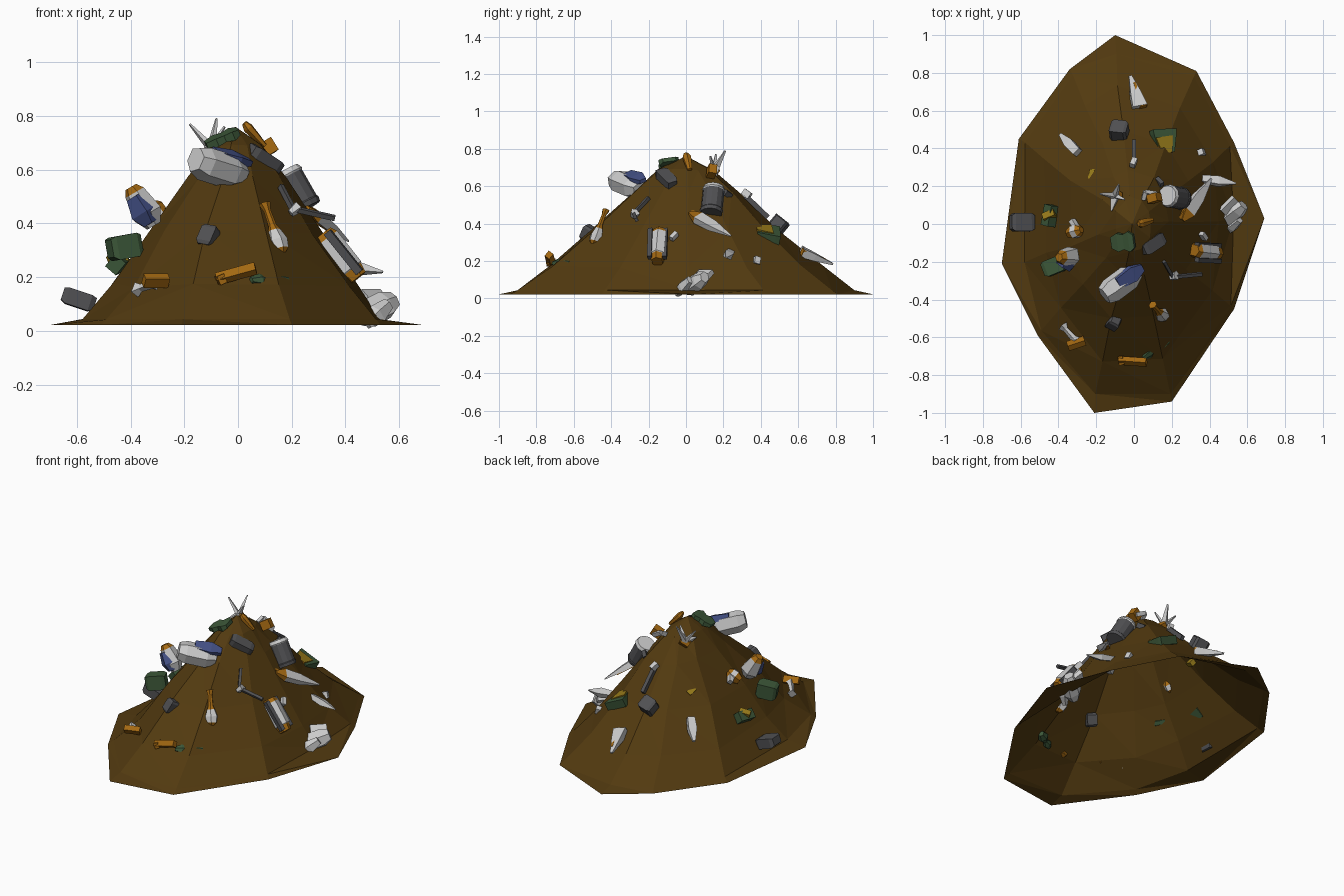
import bpy, bmesh, math, random
from mathutils import Vector

if "Cube" in bpy.data.objects:
    bpy.data.objects.remove(bpy.data.objects["Cube"])

random.seed(4)
COL = {"soil": (.085, .042, .005), "orange": (.37, .14, .006), "green": (.045, .095, .04),
       "blue": (.06, .085, .25), "dark": (.08, .08, .085), "yellow": (.30, .19, .01),
       "white": (.55, .55, .55)}
MATS = {}
for key, c in COL.items():
    MATS[key] = bpy.data.materials.new(key)
    MATS[key].diffuse_color = (*c, 1)


def finish(name, bm, keys):
    me = bpy.data.meshes.new(name)
    bm.to_mesh(me)
    bm.free()
    for k in keys:
        me.materials.append(MATS[k])
    ob = bpy.data.objects.new(name, me)
    bpy.context.collection.objects.link(ob)
    return ob


# soil mound: irregular rings rising to a peak, open underneath
outline = [(-.10, 1), (-.34, .82), (-.61, .45), (-.70, -.21), (-.51, -.59), (-.21, -1),
           (.20, -.94), (.53, -.45), (.69, .03), (.53, .43), (.33, .81)]
# scale, left limit, right limit, y limit, height, jitter
levels = [(1, -1, 1, 1, .022, 0), (.96, -.58, .53, .9, .045, .004), (.77, -.47, .45, .74, .17, .012),
          (.53, -.34, .31, .50, .37, .012), (.29, -.19, .18, .28, .57, .01), (.15, -.1, .09, .14, .69, .008)]
bm = bmesh.new()
rings = []
for s, xl, xr, yl, z, j in levels:
    rings.append([bm.verts.new((min(max(x * s, xl), xr) + random.uniform(-j, j),
                                min(max(y * s, -yl), yl) + random.uniform(-j, j),
                                z + random.uniform(-j, j) * .7)) for x, y in outline])
n = len(outline)
for lo, hi in zip(rings, rings[1:]):
    for i in range(n):
        k = (i + 1) % n
        bm.faces.new((lo[i], lo[k], hi[k], hi[i]))
peak = bm.verts.new((-.01, 0, .76))
for i in range(n):
    bm.faces.new((rings[-1][i], rings[-1][(i + 1) % n], peak))
bmesh.ops.triangulate(bm, faces=[f for f in bm.faces if len(f.verts) > 3])
finish("soil_mound", bm, ["soil"])


def scrap(name, a, b, prof, sides=4, flat=1.0, deep=.5):
    """Faceted piece from a to b; prof rows are (t, half width, colour of next segment).
    deep stretches the underside into the soil."""
    a, b = Vector(a), Vector(b)
    axis = (b - a).normalized()
    mid = (a + b) / 2
    up = Vector((1.7 * mid.x, 1.1 * mid.y, .65))      # rough slope normal
    side = axis.cross(up).normalized()
    up = side.cross(axis)
    keys = list(dict.fromkeys(p[2] for p in prof))
    grow = 1 / math.cos(math.pi / sides)
    bm = bmesh.new()
    loops = []
    for t, r, _ in prof:
        c = a.lerp(b, t)
        ring = []
        for i in range(sides):
            g = (i + .5) * math.tau / sides
            v = math.sin(g) * flat
            if v < -.01:
                v *= 1 + deep
            ring.append(bm.verts.new(c + (side * math.cos(g) + up * v) * r * grow))
        loops.append(ring)
    for s in range(len(loops) - 1):
        for i in range(sides):
            k = (i + 1) % sides
            f = bm.faces.new((loops[s][i], loops[s][k], loops[s + 1][k], loops[s + 1][i]))
            f.material_index = keys.index(prof[s][2])
    bm.faces.new(loops[0][::-1]).material_index = keys.index(prof[0][2])
    bm.faces.new(loops[-1]).material_index = keys.index(prof[-1][2])
    bmesh.ops.recalc_face_normals(bm, faces=bm.faces)
    return finish(name, bm, keys)


def bar(name, a, b, r, col, flat=1.0, deep=.5):
    return scrap(name, a, b, [(0, r, col), (1, r, col)], 4, flat, deep)


def block(name, a, b, r, col, flat=.6):
    """Box with bevelled ends."""
    return scrap(name, a, b, [(0, r * .75, col), (.15, r, col), (.85, r, col), (1, r * .75, col)], 4, flat, .8)


# hull pods with blue panels
scrap("front_pod", (-.155, -.38, .645), (.02, -.25, .59),
      [(0, .045, "white"), (.2, .06, "white"), (.75, .06, "white"), (1, .035, "white")], 6, .75)
scrap("front_pod_panel", (-.085, -.315, .665), (.045, -.23, .63),
      [(0, .03, "blue"), (.6, .042, "blue"), (1, .02, "blue")], 4, .4)
scrap("left_pod", (-.40, -.18, .535), (-.315, -.18, .39),
      [(0, .02, "orange"), (.15, .035, "white"), (.7, .05, "white"), (1, .025, "white")], 6, .8)
scrap("left_pod_panel", (-.385, -.20, .50), (-.325, -.205, .40),
      [(0, .025, "blue"), (.6, .038, "blue"), (1, .02, "blue")], 4, .9)

# left slope pieces
block("left_green_box", (-.48, -.245, .315), (-.37, -.20, .335), .042, "green", .75)
block("left_dark_box", (-.65, .01, .145), (-.53, .01, .105), .048, "dark", .45)
bar("left_small_battery", (-.46, -.01, .25), (-.44, .10, .26), .03, "green", .7)
bar("left_battery_band", (-.48, .035, .265), (-.42, .06, .28), .018, "yellow")
scrap("left_joint", (-.35, -.05, .42), (-.28, -.03, .47),
      [(0, .02, "orange"), (.4, .033, "white"), (.75, .03, "orange"), (1, .015, "orange")], 6)
bar("left_joint_pin", (-.33, .02, .43), (-.30, -.03, .46), .013, "white")
scrap("left_shard", (-.39, .475, .24), (-.30, .38, .33),
      [(0, .008, "white"), (.5, .025, "white"), (1, .022, "white")], 4, .7)
bar("left_yellow_chip", (-.225, .235, .44), (-.215, .285, .42), .015, "yellow")

# peak pieces
for i, (p, w) in enumerate([((-.18, .16, .77), .016), ((-.08, .21, .79), .018),
                            ((-.05, .13, .76), .014), ((-.12, .07, .68), .022)]):
    scrap(f"peak_star_arm_{i}", (-.10, .15, .68), p, [(0, w, "white"), (1, .004, "white")], 4, .7, 0)
scrap("peak_star_hub", (-.12, .14, .66), (-.08, .16, .69), [(0, .018, "orange"), (1, .02, "orange")], 5)
scrap("peak_green_plate", (-.12, -.10, .695), (0, -.09, .745),
      [(0, .03, "green"), (.3, .05, "green"), (.55, .04, "green"), (.8, .055, "green"), (1, .035, "green")], 4, .25)
block("peak_dark_box", (.05, -.14, .68), (.155, -.07, .61), .034, "dark", .6)
scrap("peak_orange_paddle", (.025, .0, .775), (.10, .02, .69),
      [(0, .012, "orange"), (.2, .022, "orange"), (.6, .018, "orange"), (1, .012, "orange")], 6, .6)
bar("peak_orange_block", (.08, .13, .67), (.13, .145, .70), .022, "orange")
bar("peak_hook", (.05, .13, .68), (.06, .17, .70), .011, "white")
bar("peak_hook_tip", (.06, .17, .70), (.12, .16, .67), .010, "white")
bar("peak_pin", (.12, .24, .55), (.15, .21, .57), .012, "dark")

# drum on the right shoulder
scrap("drum", (.175, .15, .595), (.255, .135, .455),
      [(0, .052, "white"), (.12, .06, "white"), (.16, .056, "dark"), (.85, .056, "dark"),
       (.88, .06, "dark"), (1, .056, "dark")], 12, 1, 0)

# right slope pieces
scrap("right_blade", (.26, .02, .46), (.41, .24, .335),
      [(0, .010, "orange"), (.2, .034, "white"), (.55, .03, "white"), (1, .005, "white")], 4, .45)
scrap("right_blade_edge", (.24, .03, .465), (.36, .19, .36),
      [(0, .008, "orange"), (.4, .016, "orange"), (1, .005, "orange")], 4, .8)
scrap("right_claw", (.36, .24, .25), (.54, .215, .22),
      [(0, .018, "white"), (.5, .024, "white"), (1, .004, "white")], 4, .6)
scrap("right_hull_chunk", (.45, .0, .045), (.58, .10, .115),
      [(0, .025, "white"), (.3, .05, "white"), (.75, .048, "white"), (1, .03, "white")], 6, .8, 0)
scrap("right_hull_fin", (.48, -.05, .025), (.56, .02, .10),
      [(0, .018, "white"), (.5, .032, "white"), (1, .02, "white")], 5, .7, 0)
bar("right_hull_flap", (.47, .06, .13), (.54, .13, .13), .027, "white", .4)
scrap("canister", (.32, -.14, .365), (.45, -.155, .20),
      [(0, .028, "orange"), (.12, .038, "white"), (.8, .038, "white"), (.82, .034, "orange"), (1, .028, "orange")], 6)
for dy in (-.045, .035):
    bar(f"canister_rail_{dy > 0}", (.335, -.145 + dy, .37), (.455, -.15 + dy, .22), .012, "dark")
bar("canister_stub", (.38, -.08, .32), (.36, -.05, .35), .012, "white")
bar("strut_upper", (.205, -.28, .455), (.16, -.20, .54), .008, "dark")
bar("strut_lower", (.205, -.28, .455), (.36, -.265, .42), .009, "dark", 1, 0)
scrap("strut_joint", (.195, -.285, .44), (.225, -.275, .465), [(0, .012, "white"), (1, .018, "white")], 5)
bar("right_chip", (.335, .37, .20), (.37, .385, .21), .016, "white")

# front slope pieces
scrap("front_lever", (.10, -.43, .475), (.165, -.50, .29),
      [(0, .02, "orange"), (.15, .012, "orange"), (.45, .014, "orange"), (.55, .022, "white"),
       (.75, .034, "white"), (.92, .028, "orange"), (1, .012, "orange")], 6, .7)
block("front_dark_box", (-.125, -.54, .315), (-.095, -.51, .385), .03, "dark", .9)
scrap("front_hinge_arm", (-.38, -.54, .155), (-.31, -.62, .18),
      [(0, .022, "white"), (.25, .011, "white"), (.8, .013, "white"), (1, .02, "white")], 4, .7)
bar("front_hinge_block", (-.35, -.65, .19), (-.26, -.62, .19), .017, "orange")
bar("front_orange_bar", (-.08, -.725, .195), (.065, -.735, .235), .018, "orange", .7)
bar("front_orange_bar_end", (-.07, -.70, .195), (-.06, -.745, .195), .014, "orange")
scrap("front_green_lump", (.05, -.71, .19), (.185, -.62, .19),
      [(0, .012, "green"), (.25, .024, "green"), (.45, .012, "green"), (.75, .03, "green"), (1, .016, "green")], 6, .6)

# back slope pieces
scrap("back_shard", (-.02, .785, .185), (.03, .62, .255),
      [(0, .008, "white"), (.6, .03, "white"), (1, .04, "white")], 4, .5)
scrap("back_shard_edge", (.0, .75, .205), (.05, .62, .25), [(0, .005, "orange"), (1, .02, "orange")], 4, .9)
block("back_dark_box", (-.125, .505, .39), (-.035, .495, .41), .042, "dark", .7)
bar("back_rod", (0, .32, .55), (.0, .44, .435), .011, "dark")
bar("back_rod_cap", (-.01, .31, .575), (.005, .345, .55), .014, "white")
scrap("back_green_panel", (.155, .50, .34), (.17, .38, .36),
      [(0, .068, "green"), (.2, .066, "green"), (1, .045, "green")], 4, .3)
scrap("back_panel_inset", (.155, .46, .36), (.175, .375, .375),
      [(0, .05, "yellow"), (1, .03, "orange")], 4, .3)

for m in bpy.data.materials:
    if m.users and not m.is_grease_pencil:
        m.use_nodes = True
        m.node_tree.nodes["Principled BSDF"].inputs["Base Color"].default_value = m.diffuse_color
